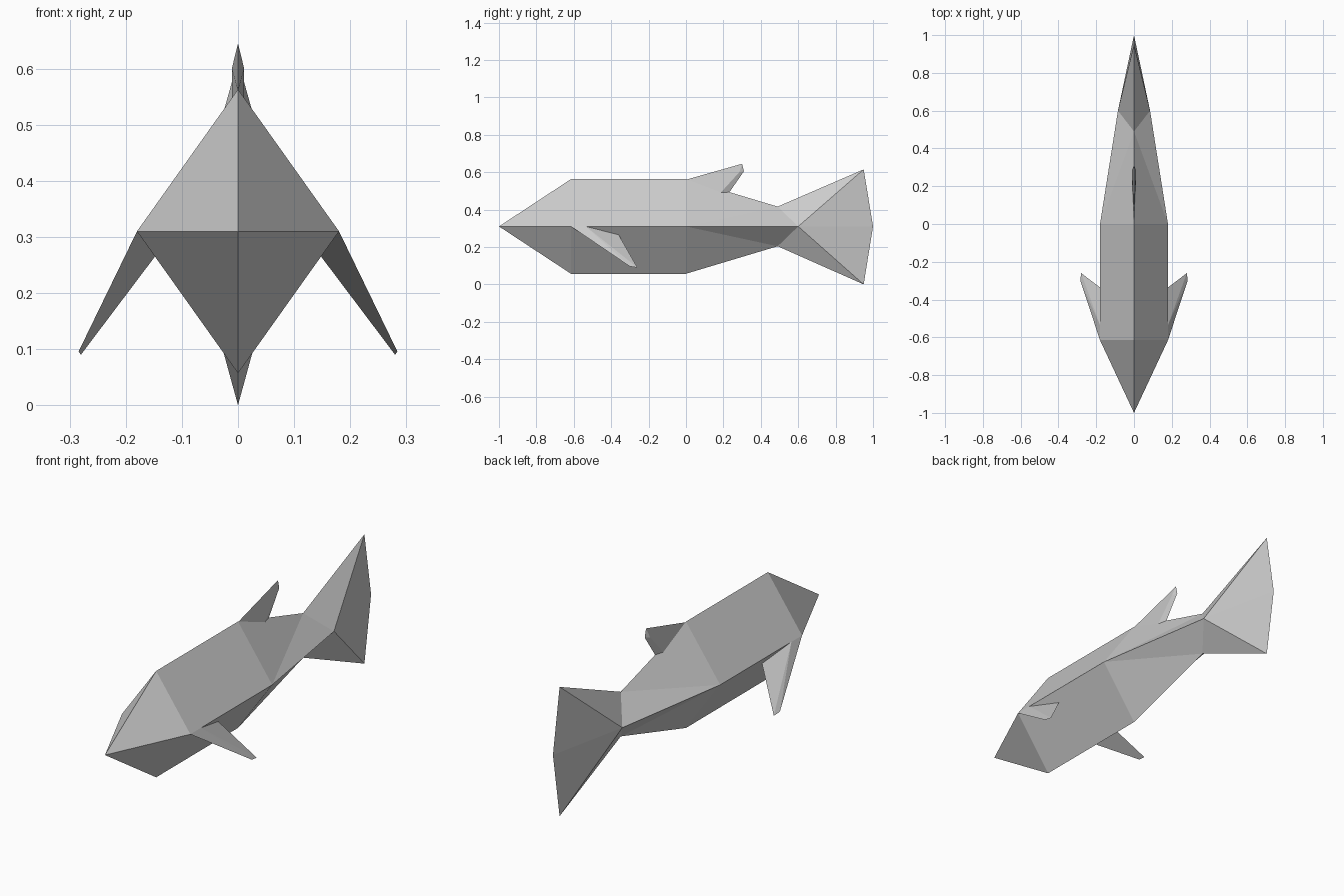
import bpy, bmesh

if "Cube" in bpy.data.objects:
    bpy.data.objects.remove(bpy.data.objects["Cube"], do_unlink=True)

grey = bpy.data.materials.new("plain grey")
grey.use_nodes = True
COLOUR = (0.6, 0.6, 0.6, 1)
grey.diffuse_color = COLOUR
grey.node_tree.nodes["Principled BSDF"].inputs["Base Color"].default_value = COLOUR


def build(name, points, faces):
    """Flat-faced part from named points; each face is a string of point letters."""
    bm = bmesh.new()
    vert = {key: bm.verts.new(co) for key, co in points.items()}
    for face in faces.split():
        bm.faces.new([vert[key] for key in face])
    bmesh.ops.recalc_face_normals(bm, faces=bm.faces[:])
    mesh = bpy.data.meshes.new(name)
    bm.to_mesh(mesh)
    bm.free()
    mesh.materials.append(grey)
    obj = bpy.data.objects.new(name, mesh)
    bpy.context.collection.objects.link(obj)
    return obj


MID, HALF, TALL = 0.31, 0.18, 0.253     # body centre height, half width, half height


def body():
    bm = bmesh.new()

    def ring(side_y, ridge_y, w, h):
        return [bm.verts.new(co) for co in ((w, side_y, MID), (0, ridge_y, MID + h),
                                            (-w, side_y, MID), (0, ridge_y, MID - h))]

    nose = bm.verts.new((0, -1, MID))
    chest = ring(-0.615, -0.615, HALF, TALL)
    hip = ring(0, 0, HALF, TALL)
    stalk = ring(0.6, 0.49, 0.085, 0.106)
    tail_top = bm.verts.new((0, 0.95, 0.615))
    tail_mid = bm.verts.new((0, 1, MID))
    tail_low = bm.verts.new((0, 0.95, 0))

    for i in range(4):
        j = (i + 1) % 4
        bm.faces.new((nose, chest[i], chest[j]))
        bm.faces.new((chest[i], hip[i], hip[j], chest[j]))
        # Tapering rear: split from the side corner to the ridge
        s, r = (i, j) if i % 2 == 0 else (j, i)
        bm.faces.new((hip[s], stalk[s], stalk[r]))
        bm.faces.new((hip[s], stalk[r], hip[r]))
    # Upright tail fin
    for side in (stalk[0], stalk[2]):
        bm.faces.new((stalk[1], side, tail_top))
        bm.faces.new((side, tail_mid, tail_top))
        bm.faces.new((side, tail_low, tail_mid))
        bm.faces.new((stalk[3], tail_low, side))
    bmesh.ops.recalc_face_normals(bm, faces=bm.faces[:])
    mesh = bpy.data.meshes.new("body")
    bm.to_mesh(mesh)
    bm.free()
    mesh.materials.append(grey)
    bpy.context.collection.objects.link(bpy.data.objects.new("body", mesh))


body()

# Back fin: a thin wedge with a ridge at the front and behind
build("back_fin", {
    "f": (0, 0, 0.56), "t": (0, 0.3, 0.645),
    "l": (0.011, 0.285, 0.6), "r": (-0.011, 0.285, 0.6),
    "L": (0.011, 0.185, 0.49), "R": (-0.011, 0.185, 0.49),
    "b": (0, 0.31, 0.605), "B": (0, 0.23, 0.49),
}, "ftlL frRt".replace("frRt", "fRrt") + " tbl tbr lbBL rbBR fLBR")

# Side fins: swept down and back from the widest edge of the body
for name, s in (("left_fin", 1), ("right_fin", -1)):
    build(name, {
        "a": (s * HALF, -0.615, MID),
        "p": (s * HALF, -0.535, MID),
        "r": (s * 0.148, -0.36, 0.265),
        "t": (s * 0.284, -0.3, 0.096),
        "e": (s * 0.28, -0.26, 0.09),
    }, "apt pret ater apr".replace("pret", "pre pet"))
